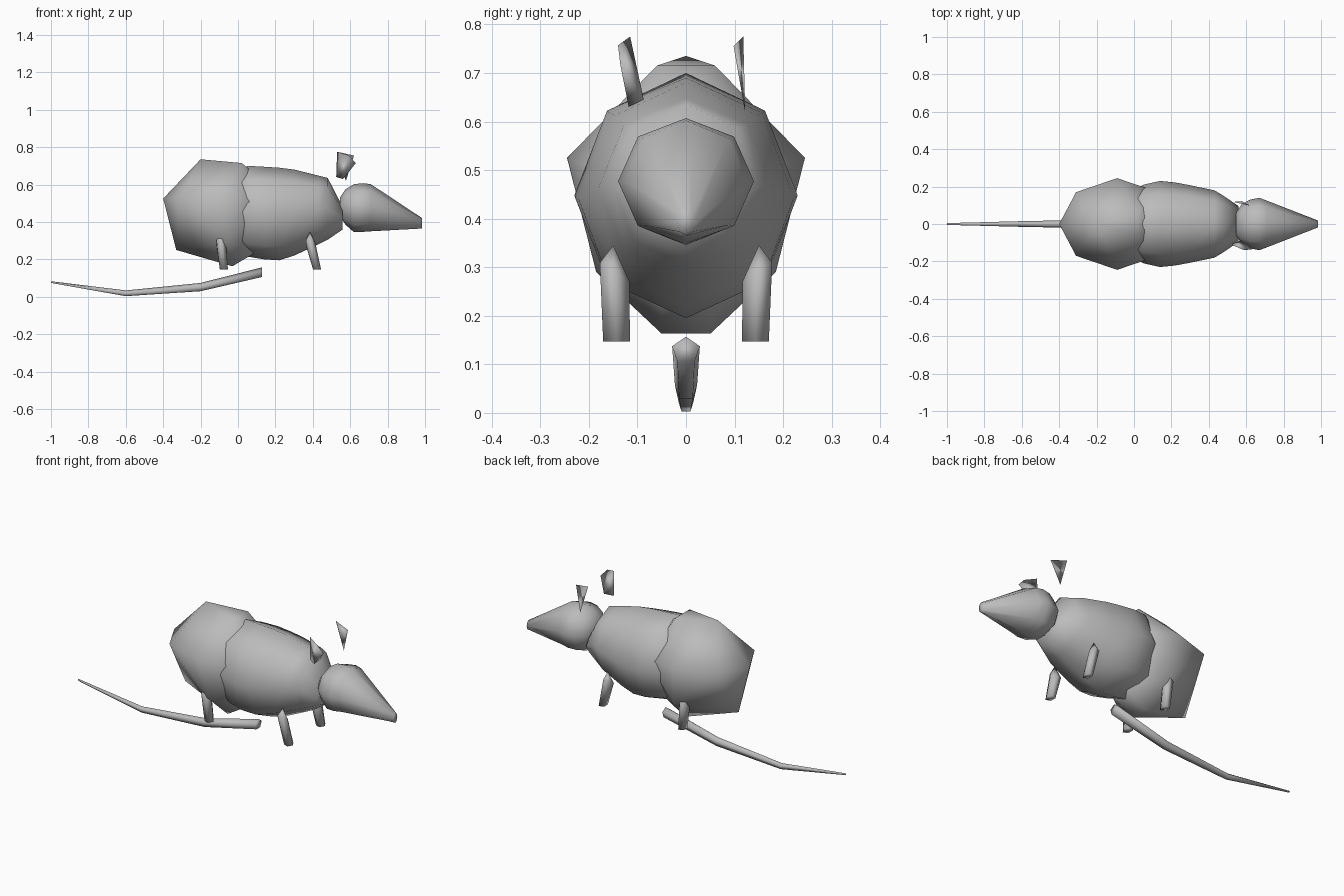
import bpy, bmesh, math
from mathutils import Vector

cube = bpy.data.objects.get("Cube")
if cube:
    bpy.data.objects.remove(cube, do_unlink=True)

grey = bpy.data.materials.new("grey_fur")
grey.use_nodes = True
grey.diffuse_color = (0.5, 0.5, 0.5, 1)
grey.node_tree.nodes["Principled BSDF"].inputs["Base Color"].default_value = (0.5, 0.5, 0.5, 1)


def finish(name, bm):
    bmesh.ops.recalc_face_normals(bm, faces=bm.faces)
    mesh = bpy.data.meshes.new(name)
    bm.to_mesh(mesh)
    bm.free()
    mesh.materials.append(grey)
    for poly in mesh.polygons:
        poly.use_smooth = True
    obj = bpy.data.objects.new(name, mesh)
    bpy.context.collection.objects.link(obj)
    return obj


def hull(name, points):
    """Faceted lump wrapped around a few points."""
    bm = bmesh.new()
    verts = [bm.verts.new(p) for p in points]
    bmesh.ops.convex_hull(bm, input=verts)
    loose = [v for v in bm.verts if not v.link_faces]
    bmesh.ops.delete(bm, geom=loose, context="VERTS")
    return finish(name, bm)


def loft(name, rings, sides):
    """Skin along x through rings of (x, half width, low z, high z)."""
    bm = bmesh.new()
    loops = []
    for x, half, low, high in rings:
        loop = []
        for i in range(sides):
            a = math.tau * i / sides
            z = (low + high) / 2 + math.cos(a) * (high - low) / 2
            loop.append(bm.verts.new((x, math.sin(a) * half, z)))
        loops.append(loop)
    for a, b in zip(loops, loops[1:]):
        for i in range(sides):
            j = (i + 1) % sides
            bm.faces.new((a[i], a[j], b[j], b[i]))
    bm.faces.new(loops[0])
    bm.faces.new(loops[-1])
    return finish(name, bm)


def mirrored(points):
    return points + [(x, -y, z) for x, y, z in points if y]


# Faceted hindquarters
hull("haunch", mirrored([
    (-.40, 0, .525), (-.31, .17, .53), (-.20, 0, .735), (-.33, 0, .25),
    (.02, .06, .715), (-.09, .245, .525), (-.05, .185, .29),
    (-.03, .05, .163), (.13, .17, .5), (.1, 0, .65), (.1, .05, .24)]))

# Chest and shoulders
loft("body", [
    (-.05, .15, .28, .62), (.05, .21, .215, .70), (.14, .23, .2, .695),
    (.22, .222, .195, .69), (.30, .207, .22, .68), (.43, .18, .28, .648),
    (.48, .15, .305, .635), (.56, .095, .36, .48)], 8)

# Pointed head
loft("head", [
    (.545, .06, .43, .53), (.575, .105, .385, .575), (.62, .13, .345, .602),
    (.67, .14, .347, .607), (.71, .125, .35, .602), (.985, .018, .365, .42)], 8)

# Ears: a cupped one and a thin one, both floating above the head
hull("right_ear", [
    (.53, -.115, .775), (.59, -.14, .757), (.63, -.135, .715),
    (.575, -.087, .645), (.525, -.105, .64), (.56, -.118, .63)])
hull("left_ear", [
    (.53, .118, .775), (.62, .098, .755), (.577, .122, .618),
    (.565, .112, .70)])

# Legs: five-sided tapers with a pointed outer top
for name, top_x, foot_x in (("front", .385, .42), ("rear", -.092, -.078)):
    for side_name, side in (("left", 1), ("right", -1)):
        points = [(top_x, side * .15, .345)]
        for i in range(5):
            a = math.tau * i / 5
            c, s = math.cos(a), math.sin(a)
            points.append((foot_x + c * .024, side * (.143 + s * .029), .147))
            points.append((top_x + c * .028, side * (.147 + s * .032), .29 + s * .02))
        hull(f"{name}_{side_name}_leg", points)

# Thin drooping tail
loft("tail", [
    (.128, .03, .1, .157), (-.2, .024, .025, .074),
    (-.6, .016, 0, .034), (-1, .005, .073, .083)], 5)
